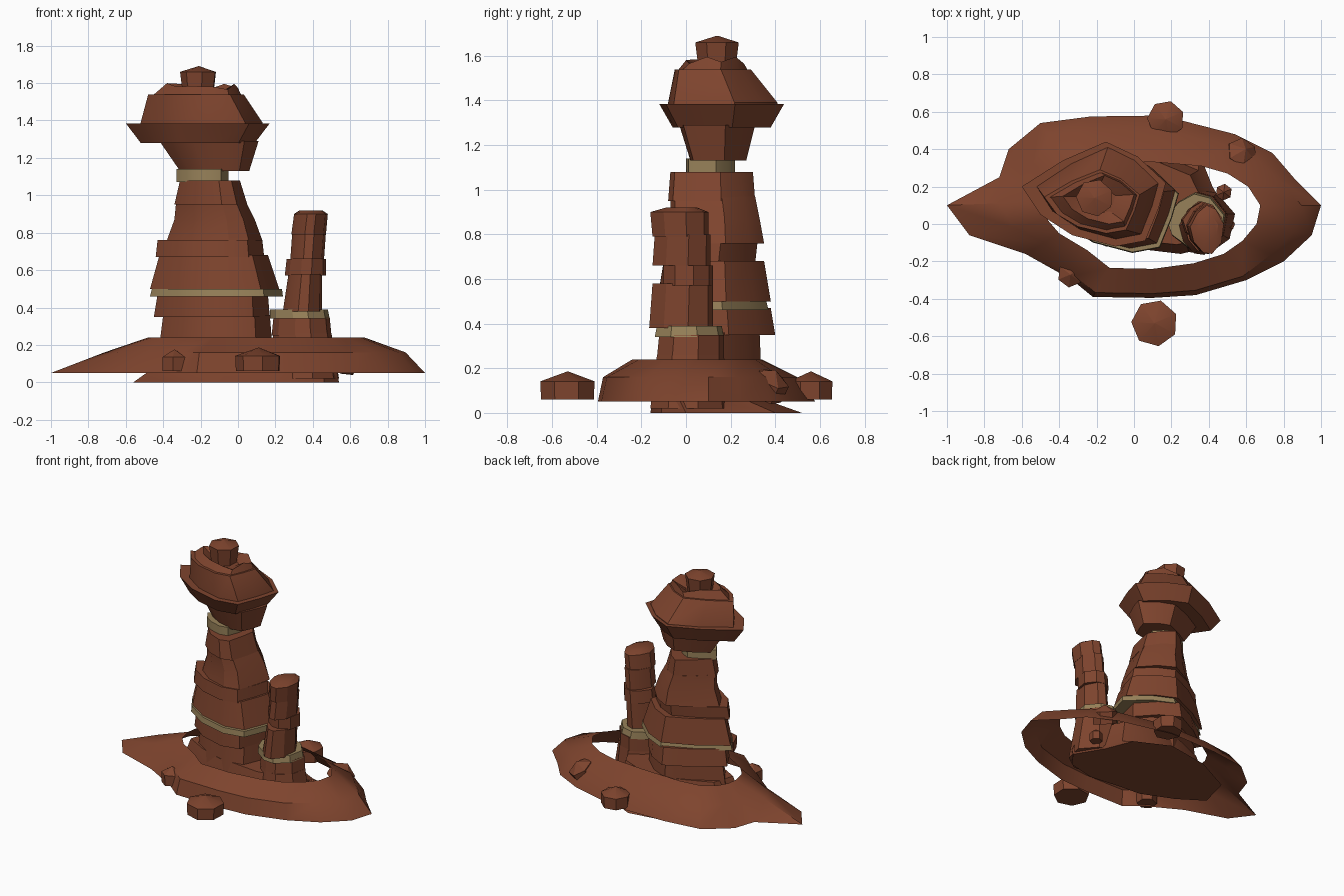
import bpy, bmesh, math, random
from mathutils import Vector

if "Cube" in bpy.data.objects:
    bpy.data.objects.remove(bpy.data.objects["Cube"])
random.seed(4)


def material(name, rgb):
    m = bpy.data.materials.new(name)
    m.diffuse_color = (*rgb, 1)
    m.use_nodes = True
    m.node_tree.nodes["Principled BSDF"].inputs["Base Color"].default_value = m.diffuse_color
    return m


ROCK = material("red_rock", (0.21, 0.058, 0.027))
SAND = material("sand_band", (0.31, 0.22, 0.10))


def loft(name, rings, mat, closed=True):
    """Skin a stack of equal-length point rings, optionally capped."""
    bm = bmesh.new()
    vs = [[bm.verts.new(p) for p in r] for r in rings]
    n = len(rings[0])
    for a, b in zip(vs, vs[1:]):
        for i in range(n):
            j = (i + 1) % n
            bm.faces.new((a[i], a[j], b[j], b[i]))
    if closed:
        bm.faces.new(vs[0][::-1])
        bm.faces.new(vs[-1])
        bmesh.ops.recalc_face_normals(bm, faces=bm.faces)
    me = bpy.data.meshes.new(name)
    bm.to_mesh(me)
    bm.free()
    me.materials.append(mat)
    ob = bpy.data.objects.new(name, me)
    bpy.context.collection.objects.link(ob)
    return ob


def fitted(outline, z, x0, x1, y0, y1, jit=0.0):
    """Stretch an outline into a bounding box at height z."""
    xs, ys = [p[0] for p in outline], [p[1] for p in outline]
    return [(x0 + (x - min(xs)) / (max(xs) - min(xs)) * (x1 - x0),
             y0 + (y - min(ys)) / (max(ys) - min(ys)) * (y1 - y0),
             z + random.uniform(-jit, jit)) for x, y in outline]


def stack(name, outline, layers):
    for k, (mat, *secs) in enumerate(layers):
        loft(f"{name}_layer_{k + 1}", [fitted(outline, *s) for s in secs], mat)


# main tower: stacked strata with an irregular pointed outline
EYE = [(-.6, .2), (-.5, .05), (-.33, -.06), (-.1, -.12), (.06, -.09), (.13, .08),
       (.17, .22), (.02, .36), (-.15, .44), (-.38, .34)]
stack("main_tower", EYE, [
    (ROCK, (.12, -.43, .19, -.11, .34), (.36, -.40, .17, -.08, .33)),
    (ROCK, (.35, -.45, .17, -.13, .40), (.47, -.43, .16, -.12, .38)),
    (SAND, (.46, -.47, .24, -.155, .37), (.50, -.46, .235, -.15, .36)),
    (ROCK, (.50, -.47, .22, -.13, .38), (.68, -.42, .16, -.10, .35)),
    (ROCK, (.67, -.44, .14, -.11, .31), (.76, -.43, .13, -.10, .32)),
    (ROCK, (.76, -.38, .13, -.09, .35), (.87, -.34, .09, -.07, .33),
     (.97, -.33, .04, -.07, .31)),
    (ROCK, (.95, -.34, .05, -.08, .31), (1.08, -.31, .01, -.07, .30)),
    (SAND, (1.07, -.33, -.05, 0, .22), (1.14, -.33, -.05, 0, .22)),
    (ROCK, (1.13, -.31, .06, .02, .27), (1.29, -.42, .11, -.03, .31)),
    (ROCK, (1.28, -.52, .09, -.06, .38), (1.385, -.60, .17, -.12, .44)),
    (ROCK, (1.36, -.52, .13, -.08, .41), (1.39, -.52, .13, -.08, .41),
     (1.54, -.48, .03, -.05, .29))])

# broken crater on the cap
loft("cap_crater", [fitted(EYE, 1.53, -.46, .02, -.04, .28),
                    fitted(EYE, 1.575, -.38, 0, 0, .26, .025),
                    fitted(EYE, 1.54, -.3, -.1, .06, .21)], ROCK)

# small side tower
OCT = [(math.cos(a) + .08 * math.cos(3 * a), math.sin(a) + .06 * math.sin(2 * a))
       for a in (math.tau * (i + .3) / 9 for i in range(9))]
stack("side_tower", OCT, [
    (ROCK, (.02, .14, .54, -.16, .19), (.26, .19, .50, -.13, .17)),
    (ROCK, (.25, .18, .50, -.13, .17), (.35, .19, .49, -.12, .17)),
    (SAND, (.34, .17, .49, -.14, .17), (.39, .17, .48, -.13, .16)),
    (ROCK, (.38, .24, .45, -.165, .12), (.58, .27, .45, -.15, .12)),
    (ROCK, (.57, .25, .47, -.10, .12), (.66, .26, .47, -.10, .12)),
    (ROCK, (.66, .28, .46, -.15, .11), (.80, .29, .47, -.14, .11)),
    (ROCK, (.79, .285, .47, -.15, .10), (.90, .30, .48, -.16, .10),
     (.92, .33, .45, -.09, .05))])

# footing that joins both towers at ground level
FOOT = [(.54, 0), (.46, -.11), (.25, -.16), (0, -.13), (-.15, -.12), (-.38, -.02), (-.56, .1),
        (-.5, .33), (-.22, .47), (.1, .52), (.34, .4), (.42, .2)]
loft("footing", [fitted(FOOT, 0, -.56, .54, -.16, .52),
                 fitted(FOOT, .05, -.49, .53, -.15, .38),
                 fitted(FOOT, .23, -.42, .46, -.11, .34)], ROCK)

# open sloping skirt: outer and inner outlines matched point for point
OUTER = [(-1, .1), (-.88, -.06), (-.58, -.16), (-.33, -.3), (-.22, -.39), (.1, -.395), (.33, -.38),
         (.6, -.3), (.8, -.2), (.95, -.06), (1, .1), (.86, .24), (.74, .38), (.54, .48),
         (.15, .58), (-.23, .575), (-.5, .54), (-.67, .4), (-.72, .25)]
INNER = [(-.48, .12), (-.46, .02), (-.4, -.05), (-.25, -.14), (-.13, -.235), (.1, -.24), (.32, -.21),
         (.48, -.16), (.58, -.09), (.655, 0), (.675, .1), (.61, .2), (.5, .27), (.36, .31),
         (.12, .33), (-.18, .34), (-.34, .32), (-.43, .26), (-.47, .19)]


def blend(z, share):
    """Ring between the outlines; share(x, y) says how far inward."""
    return [Vector((*a, z)).lerp(Vector((*b, z)), share(*a)) for a, b in zip(OUTER, INNER)]


def shoulder(x, y):
    return .55 if x < -.55 else .15 if y < -.29 else .32


loft("skirt", [blend(.05, lambda x, y: 0), blend(.16, shoulder),
               blend(.24, lambda x, y: 1)], ROCK, closed=False)


# boulders: short prisms with a low pointed top
def boulder(name, x, y, z, r, h, sides, tilt=(0, 0), side=.65, foot=.97):
    def ring(k, zz):
        return [(k * r * math.cos(math.tau * i / sides + .4),
                 k * r * math.sin(math.tau * i / sides + .4), zz) for i in range(sides)]
    ob = loft(name, [ring(foot, 0), ring(1, h * side), ring(.03, h)], ROCK)
    ob.location = (x, y, z)
    ob.rotation_euler = (*tilt, 0)


boulder("cap_knob", -.21, .14, 1.54, .1, .15, 7, side=.8, foot=.85)
boulder("front_boulder", .11, -.53, .06, .125, .125, 7)
boulder("back_boulder", .17, .56, .06, .1, .125, 7)
boulder("back_right_boulder", .55, .35, .08, .085, .13, 6, (-.4, .4))
boulder("front_left_boulder", -.34, -.27, .06, .07, .115, 6)
boulder("small_boulder", .48, .17, .05, .045, .09, 6)

# soften shallow creases, keep strata edges sharp
bpy.ops.object.select_all(action='SELECT')
bpy.context.view_layer.objects.active = bpy.data.objects["skirt"]
bpy.ops.object.shade_smooth_by_angle(angle=math.radians(30))
